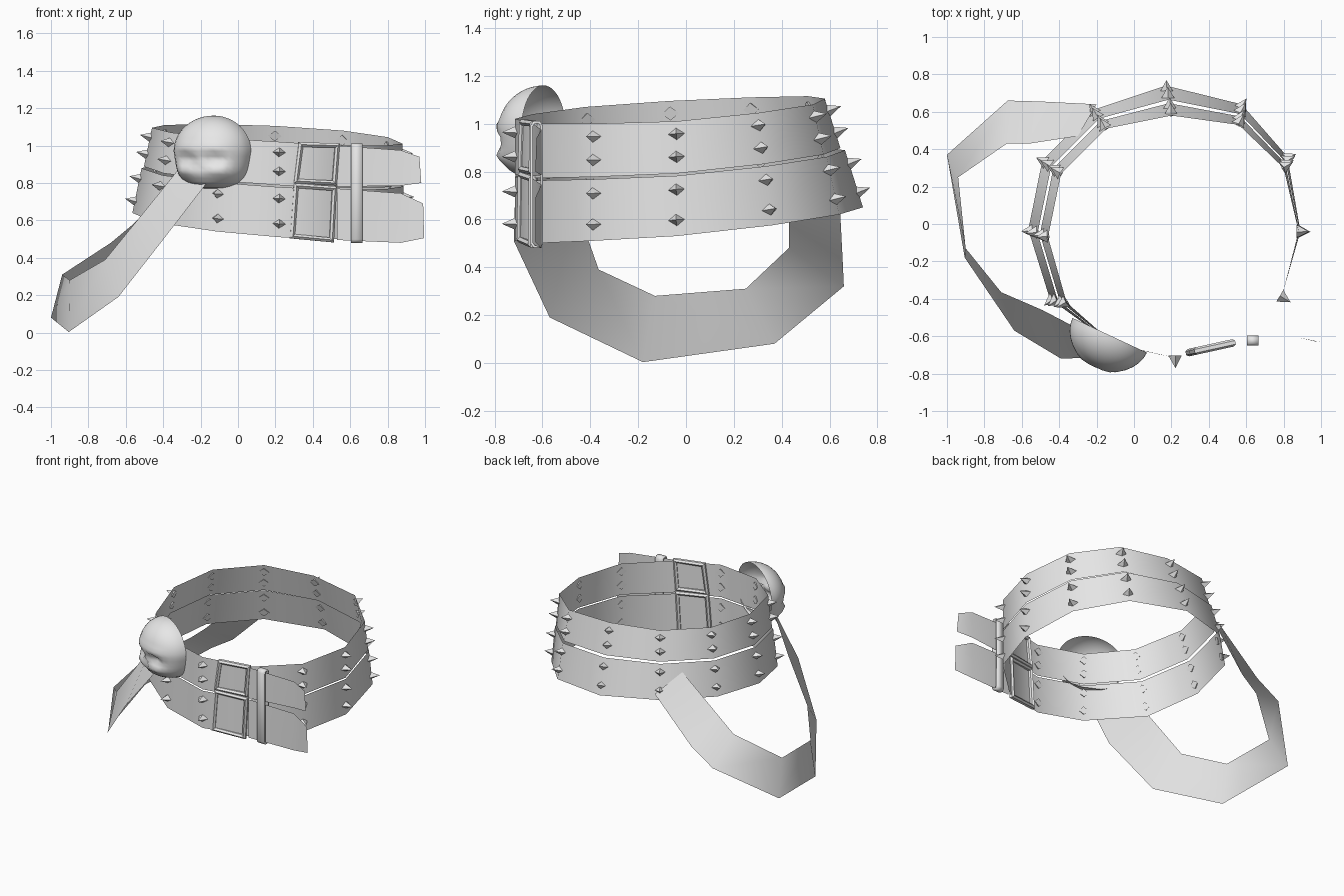
import bpy
import bmesh
import math
from mathutils import Vector

cube = bpy.data.objects.get("Cube")
if cube:
    bpy.data.objects.remove(cube, do_unlink=True)

grey = bpy.data.materials.new("plain_grey")
grey.use_nodes = True
grey.diffuse_color = (0.8, 0.8, 0.8, 1)
grey.node_tree.nodes["Principled BSDF"].inputs["Base Color"].default_value = (0.8, 0.8, 0.8, 1)


def finish(obj, angle):
    """Give the object its material and shading."""
    obj.data.materials.clear()
    obj.data.materials.append(grey)
    bpy.ops.object.select_all(action="DESELECT")
    bpy.context.view_layer.objects.active = obj
    obj.select_set(True)
    if angle:
        bpy.ops.object.shade_smooth_by_angle(angle=math.radians(angle))
    return obj


def from_bmesh(name, bm, angle=0):
    mesh = bpy.data.meshes.new(name)
    bm.to_mesh(mesh)
    bm.free()
    obj = bpy.data.objects.new(name, mesh)
    bpy.context.collection.objects.link(obj)
    return finish(obj, angle)


def ribbon(name, upper, lower, closed=False, angle=60):
    """Thin band between two edge paths."""
    bm = bmesh.new()
    a = [bm.verts.new(p) for p in upper]
    b = [bm.verts.new(p) for p in lower]
    n = len(a)
    for i in range(n if closed else n - 1):
        j = (i + 1) % n
        bm.faces.new((a[i], b[i], b[j], a[j]))
    return from_bmesh(name, bm, angle)


# Belt stations: rim point and hem point, anticlockwise seen from below
stations = [
    ((.20, .58, 1.105), (.17, .74, .65)),
    ((.56, .53, 1.08), (.575, .64, .62)),
    ((.80, .30, 1.045), (.82, .36, .575)),
    ((.88, -.04, 1.01), (.89, -.04, .53)),
    ((.79, -.39, 1.0), (.79, -.39, .51)),
    ((.53, -.63, 1.0), (.53, -.63, .50)),
    ((.22, -.715, 1.02), (.22, -.715, .51)),
    ((-.11, -.64, 1.04), (-.11, -.645, .54)),
    ((-.36, -.42, 1.07), (-.45, -.40, .59)),
    ((-.46, -.07, 1.095), (-.565, -.03, .64)),
    ((-.39, .27, 1.11), (-.49, .34, .665)),
    ((-.15, .51, 1.115), (-.22, .61, .67)),
]
stations = [(Vector(a), Vector(b)) for a, b in stations]


def on_belt(i, flare, drop):
    a, b = stations[i % len(stations)]
    p = a.lerp(b, flare)
    p.z = a.z + (b.z - a.z) * drop
    return p


ids = range(len(stations))
belts = {"upper_belt": ((0, 0), (.41, .455)), "lower_belt": ((.53, .475), (1, 1))}
for name, (top, bottom) in belts.items():
    ribbon(name, [on_belt(i, *top) for i in ids], [on_belt(i, *bottom) for i in ids], True)

# Free belt tails past the buckle
ribbon("upper_belt_tail",
       [(.53, -.64, 1.0), (.87, -.605, .975), (.97, -.625, .94)],
       [(.53, -.64, .78), (.87, -.605, .785), (.98, -.63, .80)])
ribbon("lower_belt_tail",
       [(.53, -.64, .77), (.87, -.605, .745), (.99, -.63, .69)],
       [(.53, -.64, .495), (.87, -.605, .48), (.995, -.63, .505)])

# Pyramid studs, four rows at every station but the buckled one
bm = bmesh.new()
for i in ids:
    if i == 5:
        continue
    for flare, drop in ((.1, .11), (.29, .31), (.64, .595), (.86, .86)):
        p = on_belt(i, flare, drop)
        along = (on_belt(i + 1, flare, drop) - on_belt(i - 1, flare, drop)).normalized()
        slope = (stations[i][0] - stations[i][1]).normalized()
        out = slope.cross(along).normalized()
        if out.dot(p - Vector((.17, 0, p.z))) < 0:
            out.negate()
        up = out.cross(along).normalized()
        base = [bm.verts.new(p - out * .012 + d)
                for d in (along * .036, up * .03, along * -.036, up * -.03)]
        tip = bm.verts.new(p + out * .055)
        bm.faces.new(base)
        for k in range(4):
            bm.faces.new((base[k], base[(k + 1) % 4], tip))
bmesh.ops.recalc_face_normals(bm, faces=bm.faces)
from_bmesh("studs", bm)

# Loose strap hanging from the front ornament round to the back
ribbon("hanging_strap",
       [(-.28, -.57, .92), (-.49, -.46, .66), (-.71, -.365, .39), (-.9, -.13, .28),
        (-.94, .25, .31), (-.68, .43, .48), (-.56, .43, .58), (-.3, .47, .84)],
       [(-.12, -.71, .86), (-.39, -.72, .51), (-.64, -.57, .19), (-.905, -.18, .003),
        (-1.0, .37, .08), (-.675, .66, .32), (-.5, .655, .43), (-.2, .64, .72)])


# Buckle frames
def frame(name, corners):
    curve = bpy.data.curves.new(name, "CURVE")
    curve.dimensions = "3D"
    curve.bevel_depth = .02
    curve.bevel_resolution = 1
    spline = curve.splines.new("POLY")
    spline.points.add(len(corners) - 1)
    for point, (x, z) in zip(spline.points, corners):
        point.co = (x, -.752 + .22 * x, z, 1)
    spline.use_cyclic_u = True
    obj = bpy.data.objects.new(name, curve)
    bpy.context.collection.objects.link(obj)
    finish(obj, 0)
    bpy.ops.object.convert(target="MESH")
    finish(bpy.context.object, 40)


frame("upper_buckle", [(.335, 1.005), (.53, 1.0), (.515, .80), (.31, .81)])
frame("lower_buckle", [(.31, .785), (.515, .77), (.5, .495), (.29, .515)])

# Keeper loop round both tails
section = [(-.645, .50), (-.645, .99), (-.635, 1.005), (-.613, 1.005),
           (-.603, .99), (-.603, .50), (-.613, .485), (-.635, .485)]
keeper = ribbon("keeper_loop", [(.605, y, z) for y, z in section],
                [(.665, y, z) for y, z in section], True, 40)
wall = keeper.modifiers.new("wall", "SOLIDIFY")
wall.thickness = .012
wall.offset = 0

# Skull ornament: hollow half shell with sunken sockets
bm = bmesh.new()
bmesh.ops.create_uvsphere(bm, u_segments=32, v_segments=24, radius=1)
bmesh.ops.delete(bm, geom=[v for v in bm.verts if v.co.y > .01], context="VERTS")
across = Vector((.9, -.42, 0)).normalized()
facing = Vector((-.42, -.9, 0)).normalized()


def bump(u, w, cu, cw, ru, rw):
    return math.exp(-((u - cu) / ru) ** 2 - ((w - cw) / rw) ** 2)


for v in bm.verts:
    u, n, w = v.co.x, -v.co.y, v.co.z
    depth = n
    for side in (-1, 1):
        depth -= .24 * bump(u, w, side * .36, -.2, .2, .15)
        depth += .08 * bump(u, w, side * .38, .06, .28, .12)
        depth += .08 * bump(u, w, side * .5, -.5, .18, .12)
    depth -= .1 * bump(u, w, 0, -.45, .1, .12)
    depth -= .07 * bump(u, w, 0, -.72, .45, .06)
    if w < 0:
        r = math.sqrt(max(1 - w * w, 0))
        square = (1 - abs(w) ** 5) ** .5 / max(r, .08)
        u *= min(square, 1.45) * (1 + .17 * w)
        depth *= min(square, 1.3)
        w = max(w, -.97)
    v.co = Vector((-.13, -.595, .97)) + across * u * .22 + facing * max(depth, 0) * .185
    v.co.z += w * (.19 if w > 0 else .205)
from_bmesh("skull_ornament", bm, 60)
